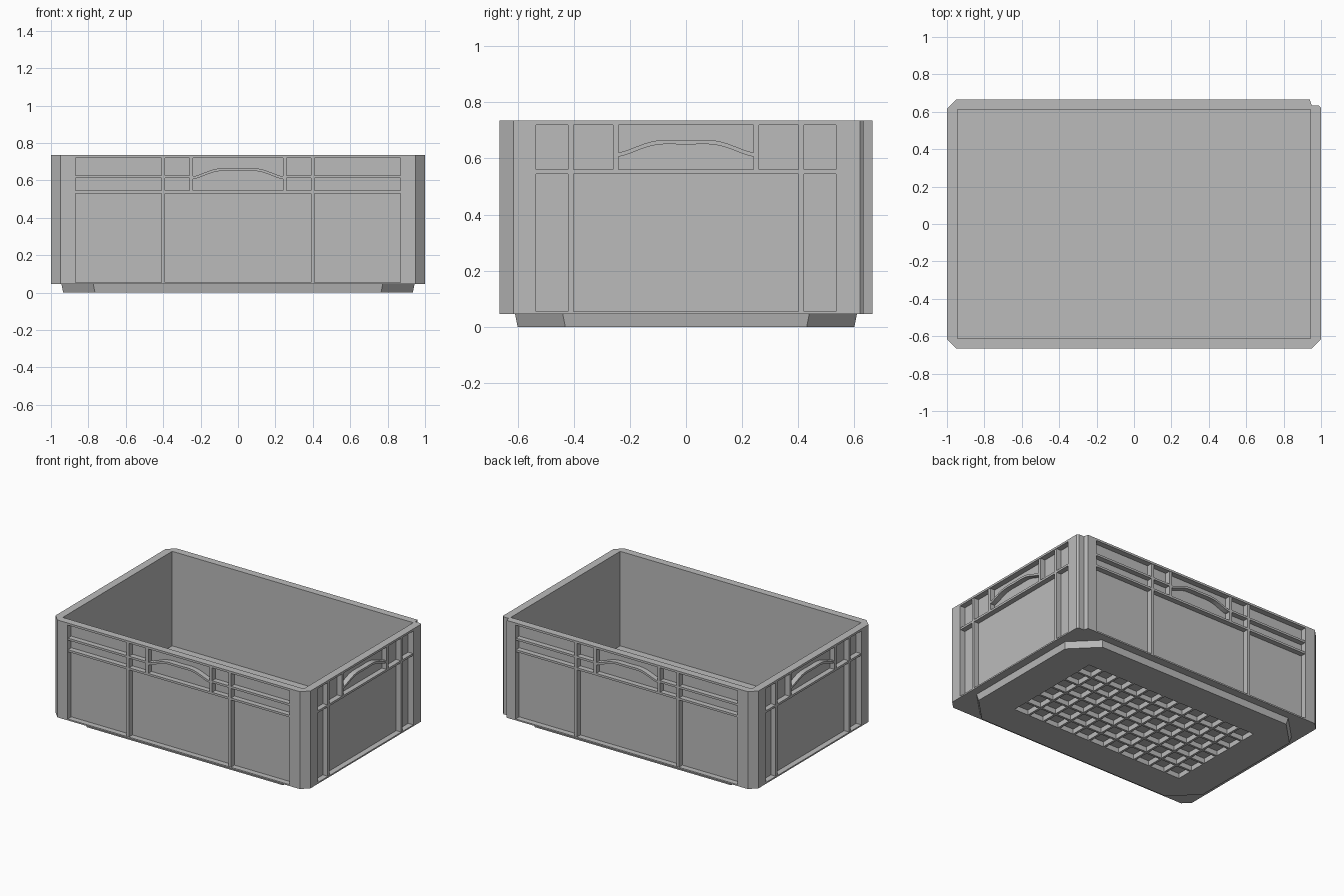
import bpy, bmesh, math
from mathutils import Matrix

old = bpy.data.objects.get("Cube")
if old:
    bpy.data.objects.remove(old, do_unlink=True)

grey = bpy.data.materials.new("crate_grey")
grey.use_nodes = True
COLOUR = (0.5, 0.5, 0.5, 1)
grey.diffuse_color = COLOUR
grey.node_tree.nodes["Principled BSDF"].inputs["Base Color"].default_value = COLOUR


def finish(name, bm):
    bmesh.ops.recalc_face_normals(bm, faces=bm.faces)
    mesh = bpy.data.meshes.new(name)
    bm.to_mesh(mesh)
    bm.free()
    mesh.materials.append(grey)
    obj = bpy.data.objects.new(name, mesh)
    bpy.context.collection.objects.link(obj)
    return obj


def add_box(bm, x0, x1, y0, y1, z0, z1):
    size = Matrix.Diagonal((x1 - x0, y1 - y0, z1 - z0, 1))
    mid = Matrix.Translation(((x0 + x1) / 2, (y0 + y1) / 2, (z0 + z1) / 2))
    bmesh.ops.create_cube(bm, size=1, matrix=mid @ size)


def add_prism(bm, lower, upper):
    a = [bm.verts.new(p) for p in lower]
    b = [bm.verts.new(p) for p in upper]
    bm.faces.new(a[::-1])
    bm.faces.new(b)
    n = len(a)
    for i in range(n):
        j = (i + 1) % n
        bm.faces.new((a[i], a[j], b[j], b[i]))


def cut(target, bm):
    cutter = finish("cutter", bm)
    cutter.hide_render = True
    mod = target.modifiers.new("cut", 'BOOLEAN')
    mod.operation = 'DIFFERENCE'
    mod.solver = 'EXACT'
    mod.object = cutter
    bpy.context.view_layer.objects.active = target
    bpy.ops.object.modifier_apply(modifier=mod.name)
    bpy.data.objects.remove(cutter, do_unlink=True)


def octagon(w, d, c, z):
    return [(w, c - d, z), (w, d - c, z), (w - c, d, z), (c - w, d, z),
            (-w, d - c, z), (-w, c - d, z), (c - w, -d, z), (w - c, -d, z)]


W, D = 1.0, 0.665
BOTTOM, TOP = 0.045, 0.735
LOW, HIGH = 0.055, 0.72      # recessed panel limits
DEPTH = 0.04                 # recess depth

# Shell with chamfered corners, one of them notched
outline = [p[:2] for p in octagon(W, D, 0.05, 0)]
outline[1:3] = [(W, 0.62), (0.988, 0.633), (0.95, 0.633), (0.94, D)]
bm = bmesh.new()
add_prism(bm, [(x, y, BOTTOM) for x, y in outline], [(x, y, TOP) for x, y in outline])
shell = finish("crate_shell", bm)

# Inside space
bm = bmesh.new()
add_box(bm, -0.945, 0.945, -0.613, 0.613, 0.065, 0.9)
cut(shell, bm)

# Recessed panels on the four walls
bm = bmesh.new()
for s in (-1, 1):
    ys = sorted((s * (D - DEPTH), s * (D + 0.1)))
    add_box(bm, -0.87, 0.87, *ys, LOW, HIGH)
    xs = sorted((s * (W - DEPTH), s * (W + 0.1)))
    add_box(bm, *xs, -0.535, 0.535, LOW, HIGH)
cut(shell, bm)


def wall_ribs(name, half, reach, shelf, post, grip, mid_rail, turn):
    """Ribs of one wall, built facing -y and turned into place."""
    bm = bmesh.new()
    y0, y1 = -reach + 0.003, -reach + DEPTH + 0.005
    # long shelf below the hand grip
    add_box(bm, -half, half, y0, y1, shelf, shelf + 0.015)
    for s in (-1, 1):
        # full-height posts and short grip posts
        add_box(bm, s * post - 0.01, s * post + 0.01, y0, y1, LOW, HIGH)
        add_box(bm, s * grip - 0.01, s * grip + 0.01, y0, y1, shelf, HIGH)
        if mid_rail:
            add_box(bm, *sorted((s * half, s * grip)), y0, y1, 0.612, 0.627)
    # wavy hand grip with a raised middle
    n = 20
    rows = []
    for i in range(n + 1):
        t = -1 + 2 * i / n
        z = 0.605 + 0.045 * (0.5 + 0.5 * math.cos(math.pi * t)) ** 0.7
        z += 0.012 * math.sin(math.pi * abs(t)) ** 2
        rows.append([bm.verts.new((t * grip, y, z + h))
                     for y, h in ((y0, 0), (y1, 0), (y1, 0.015), (y0, 0.015))])
    for a, b in zip(rows, rows[1:]):
        for k in range(4):
            m = (k + 1) % 4
            bm.faces.new((a[k], a[m], b[m], b[k]))
    bm.faces.new(rows[0])
    bm.faces.new(rows[-1][::-1])
    bm.transform(Matrix.Rotation(math.radians(turn), 4, 'Z'))
    finish(name, bm)


wall_ribs("front_ribs", 0.87, D, 0.53, 0.4, 0.25, True, 0)
wall_ribs("back_ribs", 0.87, D, 0.53, 0.4, 0.25, True, 180)
wall_ribs("left_ribs", 0.535, W, 0.545, 0.41, 0.25, False, 90)
wall_ribs("right_ribs", 0.535, W, 0.545, 0.41, 0.25, False, -90)

# Stacking foot with cut corners
bm = bmesh.new()
add_prism(bm, octagon(0.935, 0.6, 0.17, 0), octagon(0.945, 0.61, 0.17, BOTTOM + 0.005))
foot = finish("stacking_foot", bm)

# Grid of pockets under the foot
bm = bmesh.new()
cols, rows, pitch, gap = 11, 6, 0.126, 0.008
for i in range(cols):
    for j in range(rows):
        x = (i - (cols - 1) / 2) * pitch
        y = (j - (rows - 1) / 2) * pitch
        h = pitch / 2 - gap
        add_box(bm, x - h, x + h, y - h, y + h, -0.05, 0.035)
cut(foot, bm)
